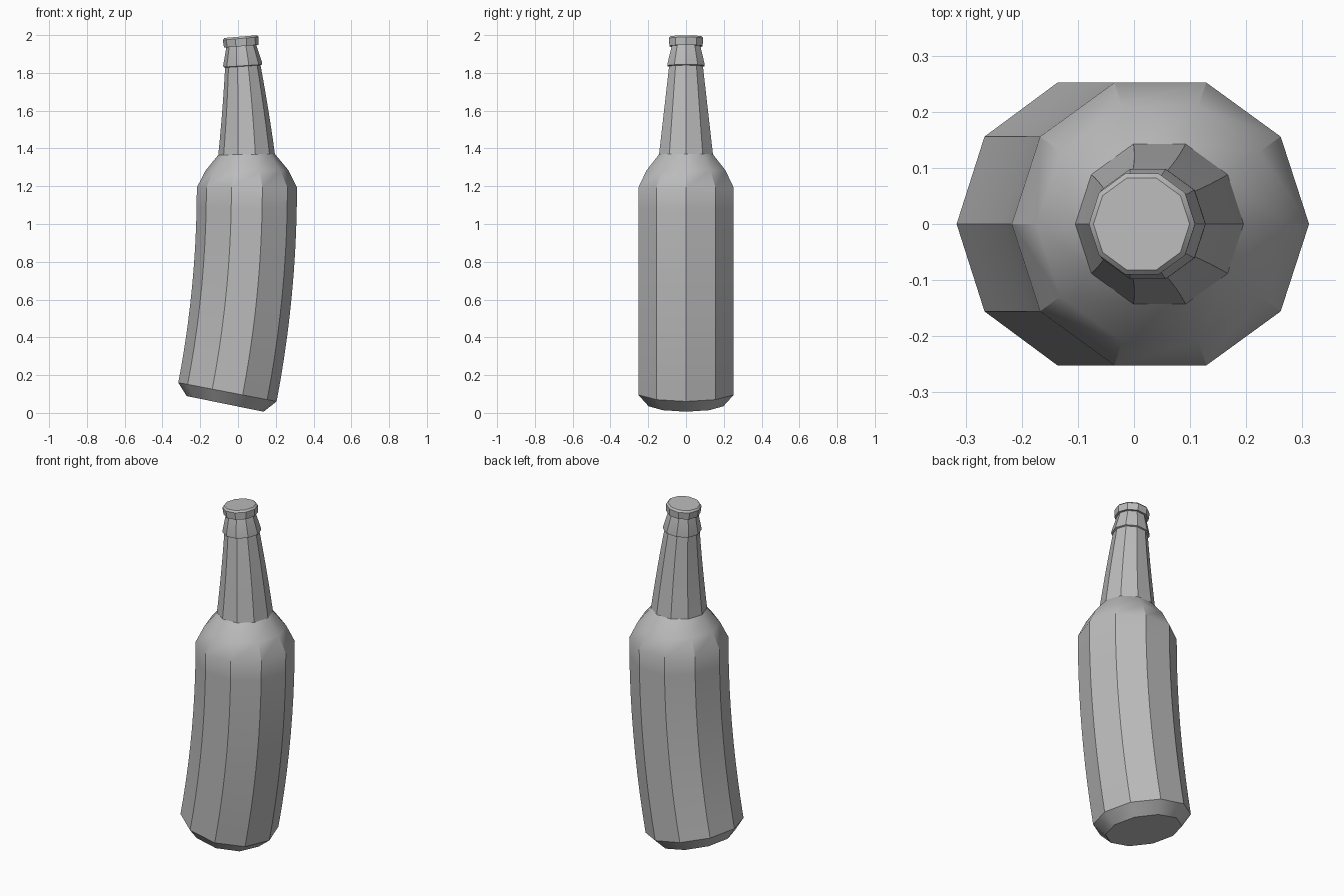
import bpy, bmesh
from math import sin, cos, pi, radians

cube = bpy.data.objects.get("Cube")
if cube:
    bpy.data.objects.remove(cube)

SIDES = 10
SHOULDER_Z = 1.193
AXIS_X = 0.047

grey = bpy.data.materials.new("grey")
grey.use_nodes = True
grey.diffuse_color = (0.5, 0.5, 0.5, 1)
grey.node_tree.nodes["Principled BSDF"].inputs["Base Color"].default_value = (0.5, 0.5, 0.5, 1)


def bent_ring(bm, radius, s):
    """Ring at distance s along the bent axis, measured from the shoulder."""
    bend = 0.174 if s < 0 else 0.105
    a = bend * s
    cx = AXIS_X - (1 - cos(a)) / bend
    cz = SHOULDER_Z + sin(a) / bend
    ring = []
    for i in range(SIDES):
        t = 2 * pi * i / SIDES
        u, v = radius * cos(t), radius * sin(t)
        ring.append(bm.verts.new((cx + u * cos(a), v, cz + u * sin(a))))
    return ring


def turned(name, profile):
    """Closed faceted solid; profile rows are radius, axis position, steps from the row before."""
    bm = bmesh.new()
    rings = [bent_ring(bm, *profile[0][:2])]
    for (r0, s0, _), (r1, s1, steps) in zip(profile, profile[1:]):
        for k in range(1, steps + 1):
            f = k / steps
            rings.append(bent_ring(bm, r0 + (r1 - r0) * f, s0 + (s1 - s0) * f))
    for low, high in zip(rings, rings[1:]):
        for i in range(SIDES):
            j = (i + 1) % SIDES
            bm.faces.new((low[i], low[j], high[j], high[i]))
    bm.faces.new(rings[0][::-1])
    bm.faces.new(rings[-1])
    bmesh.ops.recalc_face_normals(bm, faces=bm.faces)
    mesh = bpy.data.meshes.new(name)
    bm.to_mesh(mesh)
    bm.free()
    mesh.materials.append(grey)
    obj = bpy.data.objects.new(name, mesh)
    bpy.context.collection.objects.link(obj)
    bpy.ops.object.select_all(action='DESELECT')
    obj.select_set(True)
    bpy.context.view_layer.objects.active = obj
    bpy.ops.object.shade_smooth_by_angle(angle=radians(30))
    return obj


# Body, shoulder, neck and flared collar
turned("bottle", [
    (0.208, -1.153, 1),
    (0.265, -1.089, 1),
    (0.265, 0.0, 10),
    (0.22, 0.09, 1),
    (0.15, 0.175, 1),
    (0.094, 0.642, 6),
    (0.103, 0.645, 1),
    (0.103, 0.655, 1),
    (0.079, 0.752, 1),
])

# Cap
turned("cap", [
    (0.092, 0.749, 1),
    (0.095, 0.790, 1),
    (0.086, 0.800, 1),
])
